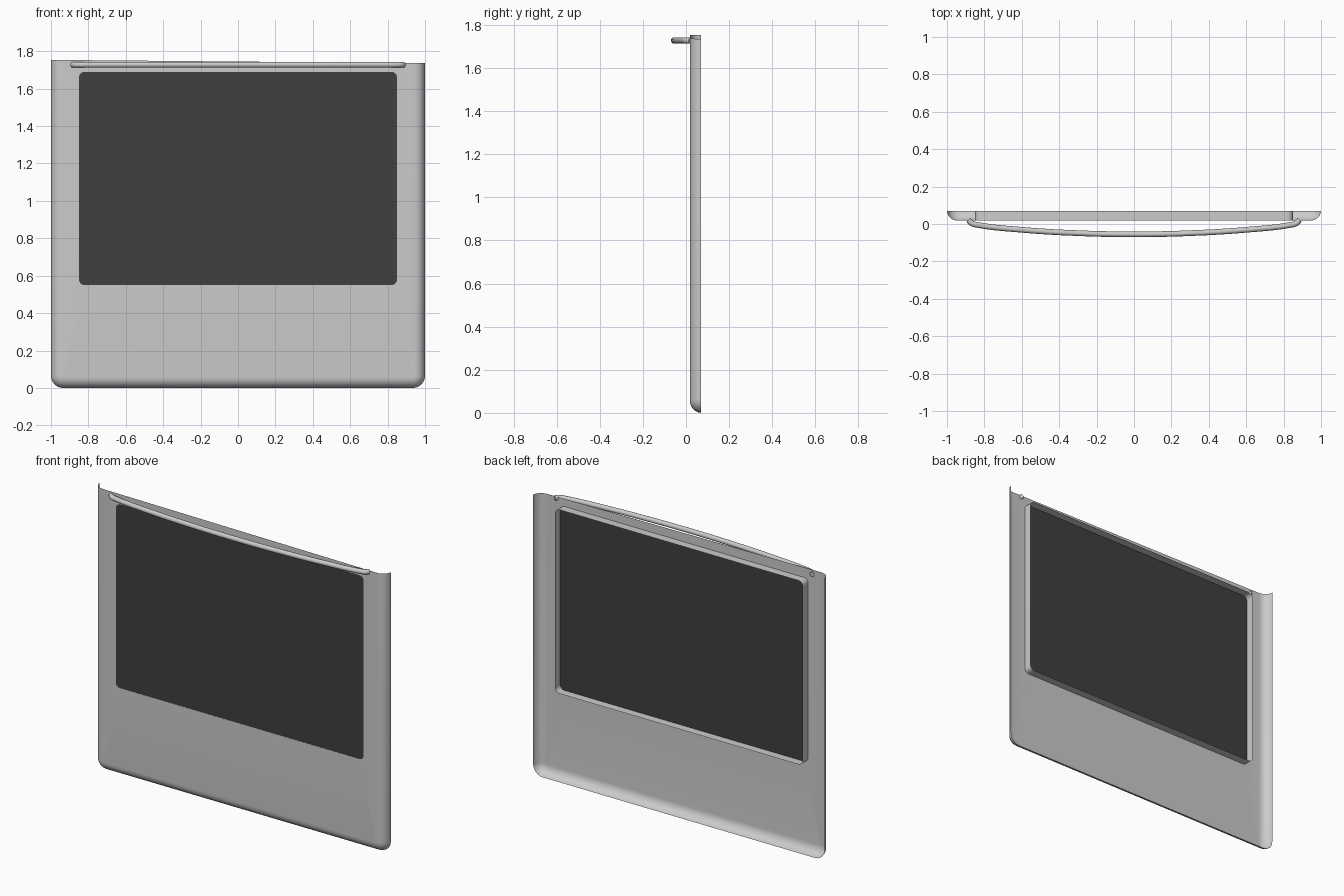
import bpy, bmesh, math

if "Cube" in bpy.data.objects:
    bpy.data.objects.remove(bpy.data.objects["Cube"])

FRONT, BACK = 0.018, 0.07
WX, WZ0, WZ1, WR = 0.85, 0.55, 1.69, 0.03


def top_z(x):
    # the upper rim slopes very slightly to the right
    return 1.745 - 0.009 * x


def arc(cx, cz, r, a0, a1, n=6):
    return [(cx + r * math.cos(math.radians(a0 + (a1 - a0) * i / n)),
             cz + r * math.sin(math.radians(a0 + (a1 - a0) * i / n))) for i in range(n + 1)]


def u_loop(inset):
    # open-topped outline with rounded lower corners
    r, c = 0.065 - inset, 1 - 0.065
    pts = [(-1 + inset, top_z(-1 + inset))]
    pts += arc(-c, 0.065, r, 180, 270) + arc(c, 0.065, r, 270, 360)
    return pts + [(1 - inset, top_z(1 - inset))]


def window_loop():
    x, r = WX - WR, WR
    return (arc(x, WZ1 - r, r, 0, 90) + arc(-x, WZ1 - r, r, 90, 180)
            + arc(-x, WZ0 + r, r, 180, 270) + arc(x, WZ0 + r, r, 270, 360))


def add_verts(bm, pts, y):
    return [bm.verts.new((x, y, z)) for x, z in pts]


def finish(bm, name):
    me = bpy.data.meshes.new(name)
    bm.to_mesh(me)
    bm.free()
    ob = bpy.data.objects.new(name, me)
    bpy.context.collection.objects.link(ob)
    bpy.ops.object.select_all(action='DESELECT')
    ob.select_set(True)
    bpy.context.view_layer.objects.active = ob
    bpy.ops.object.shade_smooth_by_angle(angle=math.radians(35))
    return ob


# Pressed door shell: curved lip on three sides, open back and top
bm = bmesh.new()
profile = [(0, BACK), (0.003, 0.056), (0.010, 0.042), (0.020, 0.031),
           (0.033, 0.023), (0.047, 0.019), (0.06, FRONT)]
rings = [add_verts(bm, u_loop(i), y) for i, y in profile]
for a, b in zip(rings, rings[1:]):
    for i in range(len(a) - 1):
        bm.faces.new((a[i], a[i + 1], b[i + 1], b[i]))

# Front plate around the window opening
win = add_verts(bm, window_loop(), FRONT)
inner = rings[-1]
edges = []
for loop in (inner, win):
    for i in range(len(loop)):
        pair = (loop[i], loop[(i + 1) % len(loop)])
        edges.append(bm.edges.get(pair) or bm.edges.new(pair))
bmesh.ops.triangle_fill(bm, edges=edges, use_beauty=True, normal=(0, -1, 0))

# Window frame walls running to the back
rear = add_verts(bm, window_loop(), BACK)
n = len(win)
for i in range(n):
    j = (i + 1) % n
    bm.faces.new((win[i], win[j], rear[j], rear[i]))
bmesh.ops.recalc_face_normals(bm, faces=bm.faces)
plate = max(bm.faces, key=lambda f: f.calc_area())
if plate.normal.y > 0:
    bmesh.ops.reverse_faces(bm, faces=bm.faces)
finish(bm, "door_shell")

# Dark glass, flush with the front
bm = bmesh.new()
f = bm.faces.new(add_verts(bm, window_loop(), FRONT + 0.001))
f.normal_update()
if f.normal.y > 0:
    f.normal_flip()
glass = finish(bm, "window_glass")
mat = bpy.data.materials.new("dark_glass")
mat.diffuse_color = (0.05, 0.05, 0.05, 1)
mat.use_nodes = True
mat.node_tree.nodes["Principled BSDF"].inputs["Base Color"].default_value = mat.diffuse_color
glass.data.materials.append(mat)

# Bowed tubular handle
half = [(0.885, 0.022), (0.868, 0.004), (0.83, -0.006), (0.6, -0.031), (0.3, -0.049)]
path = [(-x, y) for x, y in half] + [(0, -0.055)] + half[::-1]
cu = bpy.data.curves.new("handle", 'CURVE')
cu.dimensions = '3D'
cu.bevel_depth = 0.015
cu.bevel_resolution = 4
cu.resolution_u = 8
cu.use_fill_caps = True
sp = cu.splines.new('BEZIER')
sp.bezier_points.add(len(path) - 1)
for p, (x, y) in zip(sp.bezier_points, path):
    p.co = (x, y, 1.728)
    p.handle_left_type = p.handle_right_type = 'AUTO'
bpy.context.collection.objects.link(bpy.data.objects.new("handle", cu))
